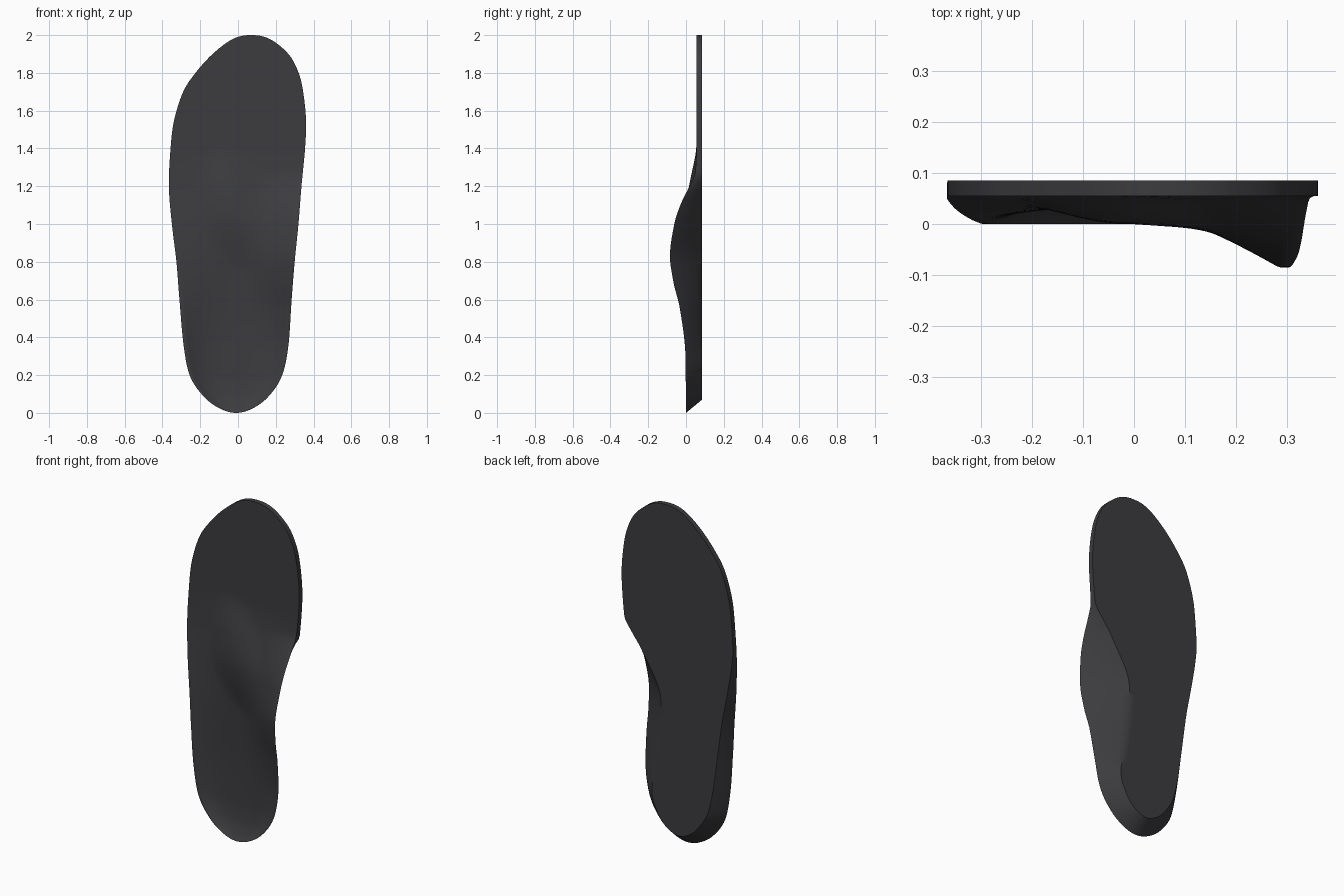
import bpy, bmesh, math

if "Cube" in bpy.data.objects:
    bpy.data.objects.remove(bpy.data.objects["Cube"])

# Outline rows: height z, left x, right x
OUTLINE = [
    (0.0, -0.01, -0.01), (0.02, -0.09, 0.07), (0.08, -0.175, 0.155),
    (0.19, -0.252, 0.23), (0.35, -0.287, 0.266), (0.6, -0.31, 0.284),
    (0.8, -0.326, 0.30), (1.0, -0.35, 0.32), (1.2, -0.366, 0.336),
    (1.4, -0.357, 0.355), (1.55, -0.338, 0.36), (1.7, -0.29, 0.345),
    (1.8, -0.225, 0.321), (1.89, -0.145, 0.275), (1.96, -0.06, 0.20),
    (1.992, 0.005, 0.135), (2.0, 0.07, 0.07)]

# Depth (y) of the foot-side surface along z
RIM_LEFT = [(0, 0), (0.4, 0.0), (0.6, 0.005), (0.8, 0.013), (1.0, 0.03), (1.2, 0.05), (1.35, 0.055), (2, 0.055)]
RIM_RIGHT = [(0, 0), (0.3, -0.003), (0.55, -0.032), (0.7, -0.068), (0.83, -0.085), (1.0, -0.062),
             (1.1, -0.03), (1.2, 0.018), (1.28, 0.05), (1.4, 0.055), (2, 0.055)]
CENTRE = [(0, 0), (0.04, 0.02), (0.1, 0.038), (0.2, 0.048), (0.4, 0.05), (0.7, 0.042),
          (1.0, 0.031), (1.2, 0.042), (1.4, 0.055), (2, 0.055)]
CURVE = [(0, 3.5), (0.35, 3), (0.8, 1.4), (1.1, 1.5), (1.4, 2), (2, 2)]
# How far the flat underside is set in from the outline
INSET_LEFT = [(0, 0.07), (0.3, 0.06), (0.85, 0.03), (1.15, 0.008), (1.27, 0), (2, 0)]
INSET_RIGHT = [(0, 0.07), (0.2, 0.08), (0.5, 0.15), (0.85, 0.2), (1.1, 0.1), (1.2, 0.035), (1.27, 0), (2, 0)]
BACK_Y = 0.085


def monotone(keys, z):
    """Smooth interpolation without overshoot."""
    n = len(keys)
    d = [(keys[i + 1][1] - keys[i][1]) / (keys[i + 1][0] - keys[i][0]) for i in range(n - 1)]

    def tangent(i):
        if i == 0:
            return d[0]
        if i == n - 1:
            return d[-1]
        a, b = d[i - 1], d[i]
        return 2 * a * b / (a + b) if a * b > 0 else 0

    i = 0
    while i < n - 2 and z > keys[i + 1][0]:
        i += 1
    h = keys[i + 1][0] - keys[i][0]
    t = min(1, max(0, (z - keys[i][0]) / h))
    return ((2*t**3 - 3*t*t + 1) * keys[i][1] + (t**3 - 2*t*t + t) * h * tangent(i)
            + (3*t*t - 2*t**3) * keys[i + 1][1] + (t**3 - t*t) * h * tangent(i + 1))


def outline(u):
    """Catmull-Rom outline; the ends wrap round to the opposite side."""
    def row(i):
        if i < 0:
            z, l, r = OUTLINE[-i]
            return z, r, l
        if i >= len(OUTLINE):
            z, l, r = OUTLINE[2 * len(OUTLINE) - 2 - i]
            return z, r, l
        return OUTLINE[i]
    i = min(int(u), len(OUTLINE) - 2)
    t = u - i
    return [0.5 * (2*b + (c - a)*t + (2*a - 5*b + 4*c - d)*t*t + (3*b - a - 3*c + d)*t**3)
            for a, b, c, d in zip(row(i - 1), row(i), row(i + 1), row(i + 2))]


def front_y(t, x, z, yl, yr):
    """Foot-side surface: heel cup, arch support and forefoot pad."""
    yc = monotone(CENTRE, z)
    w = min(1, abs(t) / 0.94) ** monotone(CURVE, z)
    y = yc + ((yl if t < 0 else yr) - yc) * w
    dz = z - 1.08
    r2 = ((x + 0.02 + 0.2 * dz) / 0.19) ** 2 + (dz / 0.34) ** 2
    return y - 0.032 * max(0, 1 - r2) ** 1.6


def section(u):
    """One closed ring: foot side, right wall, underside, left wall."""
    z, xl, xr = outline(u)
    z = min(2, max(0, z))
    yl, yr = monotone(RIM_LEFT, z), monotone(RIM_RIGHT, z)
    scale = min(1, (xr - xl) / 0.45)
    fl = xl + monotone(INSET_LEFT, z) * scale
    fr = xr - monotone(INSET_RIGHT, z) * scale
    zb = z + 0.07 * max(0, 1 - z / 0.6) ** 2
    ring = []
    for k in range(FRONT + 1):
        t = math.sin((k / FRONT - 0.5) * math.pi)
        x = (xl + xr) / 2 + t * (xr - xl) / 2
        ring.append((x, front_y(t, x, z, yl, yr), z))

    def wall(x0, y0, x1, k):
        s = k / WALL
        bulge = 0.25 * s * (1 - s)
        return (x0 + (x1 - x0) * (s - bulge), y0 + (BACK_Y - y0) * s, z + (zb - z) * s)

    ring += [wall(xr, yr, fr, k) for k in range(1, WALL)]
    ring += [(fr + (fl - fr) * k / BACK, BACK_Y, zb) for k in range(BACK + 1)]
    ring += [wall(xl, yl, fl, k) for k in range(WALL - 1, 0, -1)]
    return ring


FRONT, WALL, BACK, STEPS = 40, 6, 12, 8

# Insole body: skin the sections from heel to toe
bm = bmesh.new()
rings = [[bm.verts.new(p) for p in section(i / STEPS)]
         for i in range((len(OUTLINE) - 1) * STEPS + 1)]
for a, b in zip(rings, rings[1:]):
    n = len(a)
    for k in range(n):
        bm.faces.new((a[k], a[(k + 1) % n], b[(k + 1) % n], b[k]))
bmesh.ops.remove_doubles(bm, verts=bm.verts, dist=0.0003)
bmesh.ops.dissolve_degenerate(bm, edges=bm.edges, dist=0.0001)
bmesh.ops.recalc_face_normals(bm, faces=bm.faces)
mesh = bpy.data.meshes.new("insole")
bm.to_mesh(mesh)
bm.free()
insole = bpy.data.objects.new("insole", mesh)
bpy.context.collection.objects.link(insole)

# Dark foam colour
foam = bpy.data.materials.new("dark_foam")
foam.diffuse_color = (0.045, 0.045, 0.05, 1)
foam.use_nodes = True
foam.node_tree.nodes["Principled BSDF"].inputs["Base Color"].default_value = foam.diffuse_color
mesh.materials.append(foam)

bpy.context.view_layer.objects.active = insole
insole.select_set(True)
bpy.ops.object.shade_smooth_by_angle(angle=math.radians(35))
